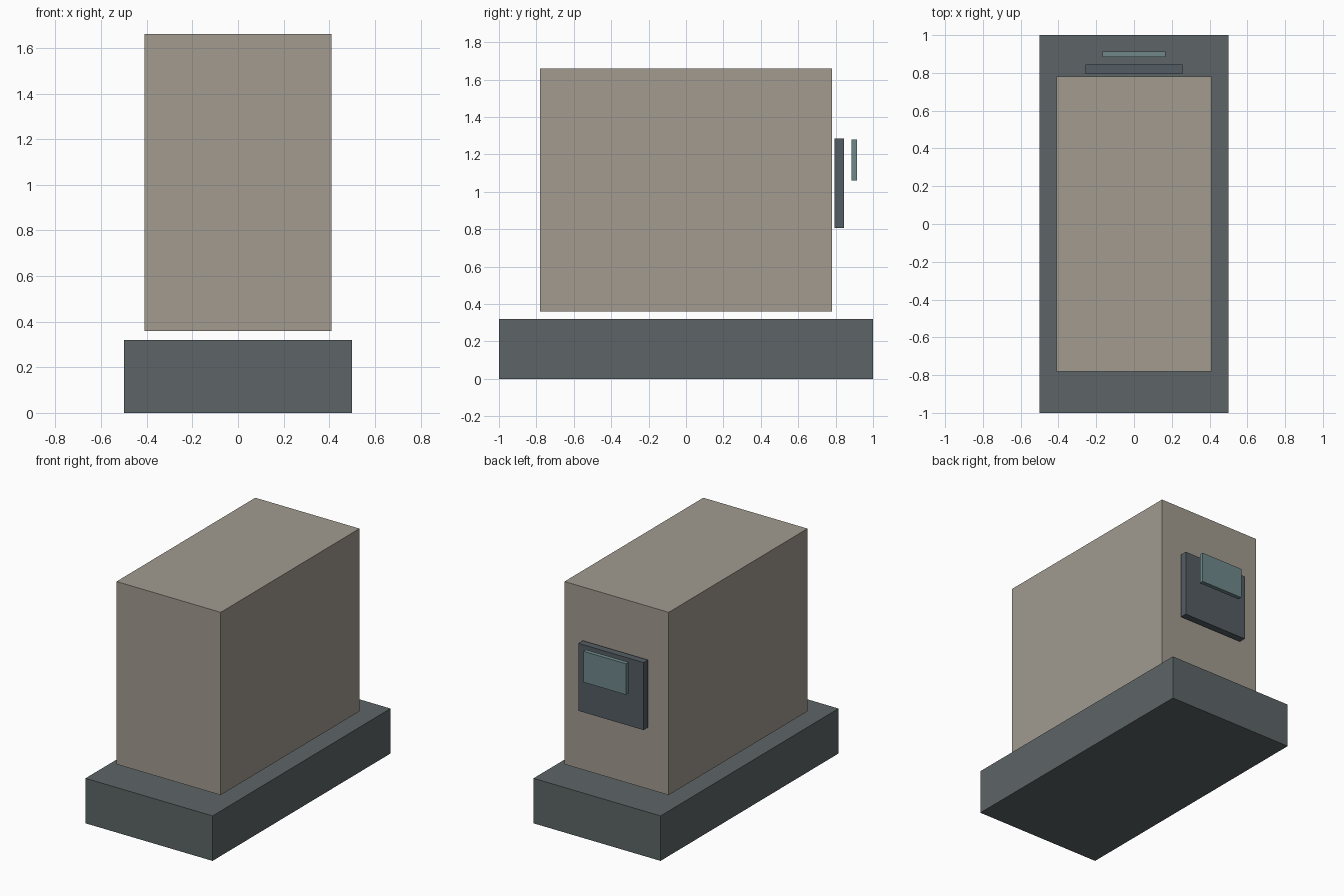
import bpy

if "Cube" in bpy.data.objects:
    bpy.data.objects.remove(bpy.data.objects["Cube"])


def material(name, color):
    mat = bpy.data.materials.new(name)
    mat.diffuse_color = (*color, 1)
    mat.use_nodes = True
    mat.node_tree.nodes["Principled BSDF"].inputs["Base Color"].default_value = mat.diffuse_color
    return mat


def box(name, size, center, mat):
    bpy.ops.mesh.primitive_cube_add(size=1, location=center)
    obj = bpy.context.object
    obj.name = name
    obj.scale = size
    bpy.ops.object.transform_apply(location=False, rotation=False, scale=True)
    obj.data.materials.append(mat)
    return obj


slate = material("slate", (0.11, 0.13, 0.135))
beige = material("warm_grey", (0.36, 0.33, 0.28))
dark = material("dark_grey", (0.09, 0.11, 0.125))
teal = material("teal_glass", (0.16, 0.25, 0.26))

# Plinth and the cabinet hovering just above it
box("base", (1.0, 2.0, 0.32), (0, 0, 0.16), slate)
box("cabinet", (0.82, 1.56, 1.30), (0, 0, 1.01), beige)

# Control panel and screen set off the rear face
box("control_panel", (0.514, 0.05, 0.48), (0, 0.819, 1.046), dark)
box("screen", (0.336, 0.03, 0.22), (0, 0.899, 1.17), teal)
